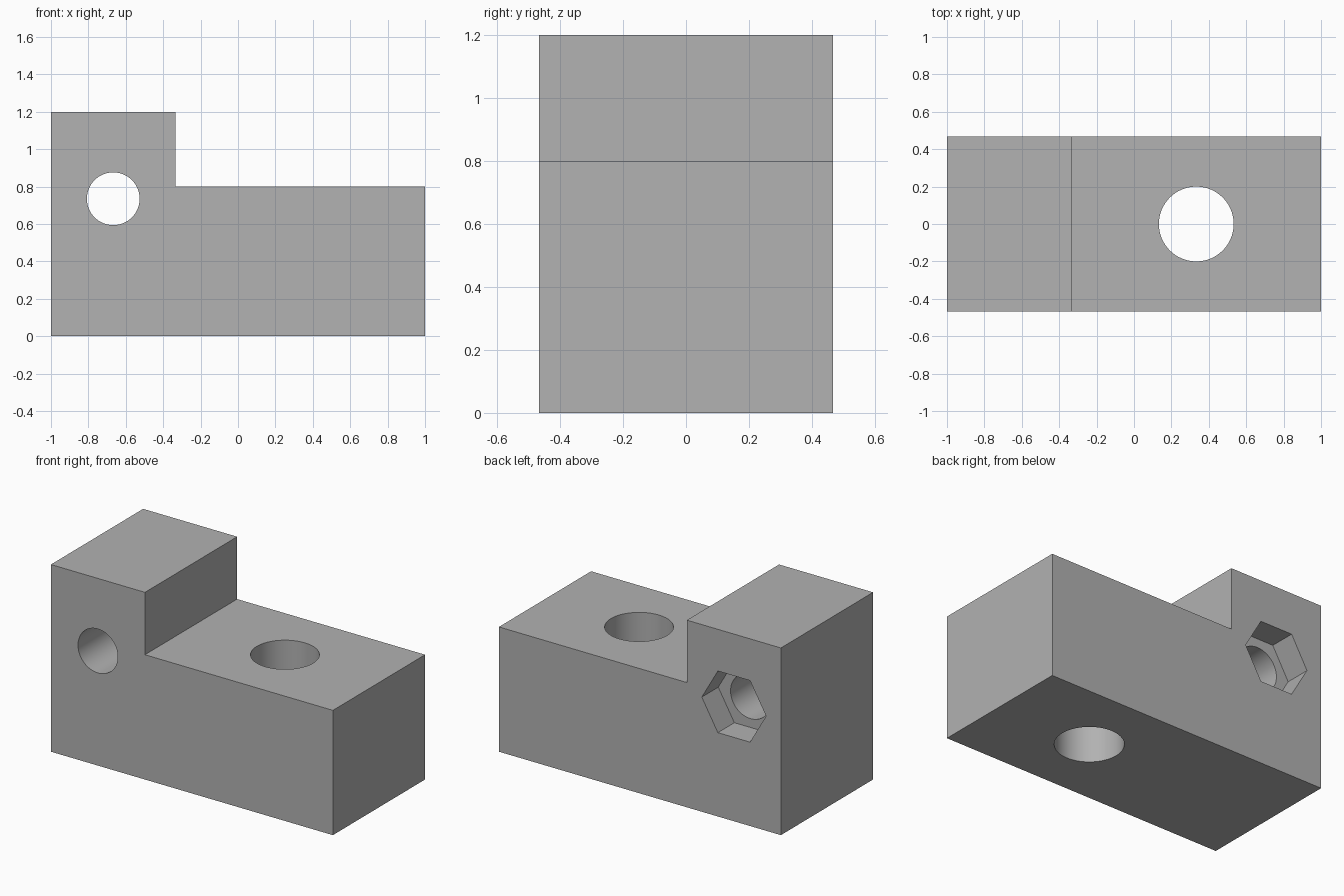
import bpy
import bmesh
from math import pi, radians

default_cube = bpy.data.objects.get("Cube")
if default_cube:
    bpy.data.objects.remove(default_cube, do_unlink=True)

HALF_DEPTH = 0.467
BOLT_X, BOLT_Z = -0.667, 0.735

grey = bpy.data.materials.new("plain_grey")
grey.use_nodes = True
colour = (0.445, 0.445, 0.445, 1)
grey.diffuse_color = colour
grey.node_tree.nodes["Principled BSDF"].inputs["Base Color"].default_value = colour

# Stepped block, extruded from its side profile
profile = [(-1, 0), (1, 0), (1, 0.8), (-0.333, 0.8), (-0.333, 1.2), (-1, 1.2)]
bm = bmesh.new()
face = bm.faces.new([bm.verts.new((x, -HALF_DEPTH, z)) for x, z in profile])
extruded = bmesh.ops.extrude_face_region(bm, geom=[face])["geom"]
bmesh.ops.translate(bm, vec=(0, 2 * HALF_DEPTH, 0),
                    verts=[v for v in extruded if isinstance(v, bmesh.types.BMVert)])
bmesh.ops.recalc_face_normals(bm, faces=bm.faces)
mesh = bpy.data.meshes.new("stepped_block")
bm.to_mesh(mesh)
bm.free()
mesh.materials.append(grey)
block = bpy.data.objects.new("stepped_block", mesh)
bpy.context.collection.objects.link(block)


def cut(name, sides, radius, length, location, rotation):
    """Subtract a prism from the block, then discard the cutter."""
    bpy.ops.mesh.primitive_cylinder_add(vertices=sides, radius=radius, depth=length,
                                        location=location, rotation=rotation)
    cutter = bpy.context.object
    cutter.name = name
    cutter.hide_render = True
    cutter.data.materials.append(grey)
    bpy.ops.object.select_all(action="DESELECT")
    block.select_set(True)
    bpy.context.view_layer.objects.active = block
    mod = block.modifiers.new(name, "BOOLEAN")
    mod.operation = "DIFFERENCE"
    mod.solver = "EXACT"
    mod.object = cutter
    bpy.ops.object.modifier_apply(modifier=mod.name)
    bpy.data.objects.remove(cutter, do_unlink=True)


# Vertical hole, bolt hole and hexagonal nut pocket at the back
cut("vertical_hole", 64, 0.2, 3, (0.333, 0, 0.5), (0, 0, 0))
cut("bolt_hole", 64, 0.141, 3, (BOLT_X, 0, BOLT_Z), (pi / 2, 0, 0))
pocket_depth = 0.167
cut("nut_pocket", 6, 0.228, 2 * pocket_depth, (BOLT_X, HALF_DEPTH, BOLT_Z),
    (pi / 2, pi / 6, 0))

# Smooth hole walls, sharp block edges
bpy.ops.object.shade_smooth_by_angle(angle=radians(30))
